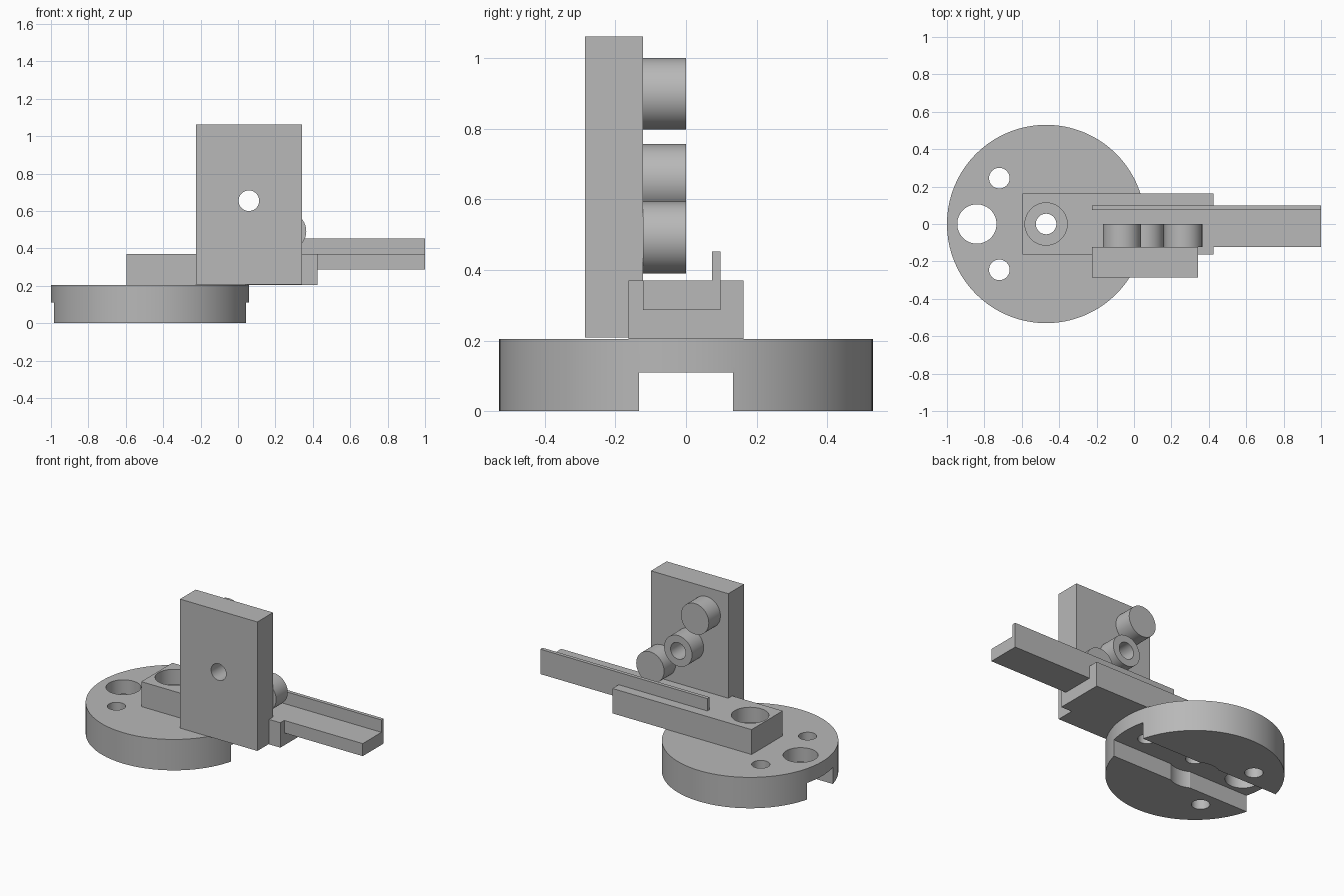
import bpy, bmesh, math
from mathutils import Matrix, Vector

cube = bpy.data.objects.get("Cube")
if cube:
    bpy.data.objects.remove(cube, do_unlink=True)

grey = bpy.data.materials.new("light grey")
grey.use_nodes = True
colour = (0.48, 0.48, 0.48, 1)
grey.diffuse_color = colour
grey.node_tree.nodes["Principled BSDF"].inputs["Base Color"].default_value = colour


def finish(name, bm):
    mesh = bpy.data.meshes.new(name)
    bm.to_mesh(mesh)
    bm.free()
    mesh.materials.append(grey)
    ob = bpy.data.objects.new(name, mesh)
    bpy.context.collection.objects.link(ob)
    return ob


def box(name, x, y, z):
    bm = bmesh.new()
    bmesh.ops.create_cube(bm, size=1)
    for v in bm.verts:
        v.co = Vector([a + (b - a) * (c + 0.5) for (a, b), c in zip((x, y, z), v.co)])
    return finish(name, bm)


def cylinder(name, a, b, radius, sides=64):
    """Cylinder running from point a to point b."""
    a, b = Vector(a), Vector(b)
    bm = bmesh.new()
    turn = (b - a).to_track_quat('Z', 'Y').to_matrix().to_4x4()
    bmesh.ops.create_cone(bm, cap_ends=True, segments=sides, radius1=radius, radius2=radius,
                          depth=(b - a).length, matrix=Matrix.Translation((a + b) / 2) @ turn)
    return finish(name, bm)


def cut(ob, cutters):
    """Subtract each cutter, bake the result and remove the cutters."""
    for c in cutters:
        m = ob.modifiers.new("cut", 'BOOLEAN')
        m.operation, m.object, m.solver = 'DIFFERENCE', c, 'EXACT'
    bpy.context.view_layer.update()
    deps = bpy.context.evaluated_depsgraph_get()
    baked = bpy.data.meshes.new_from_object(ob.evaluated_get(deps))
    ob.modifiers.clear()
    ob.data = baked
    for c in cutters:
        bpy.data.objects.remove(c, do_unlink=True)


def drill(x, y, z0, z1, radius):
    return cylinder("cutter", (x, y, z0), (x, y, z1), radius)


PIVOT = -0.47      # disc centre on x
BOLT = 0.055       # bolt hole radius
DECK = 0.205       # top of the disc
TOP = 0.37         # top of the block

# Base disc with cross slot, central recess and holes
disc = cylinder("base_disc", (PIVOT, 0, 0), (PIVOT, 0, DECK), 0.53, 128)
cut(disc, [box("cutter", (-1.2, 0.3), (-0.134, 0.134), (-0.1, 0.11)),
           drill(PIVOT, 0, -0.1, 0.11, 0.153),
           drill(PIVOT, 0, -0.1, 0.4, BOLT),
           drill(PIVOT - 0.37, 0, -0.1, 0.4, 0.105),
           drill(PIVOT + 0.37, 0, -0.1, 0.4, BOLT)]
    + [drill(-0.72, side * 0.245, -0.1, 0.4, BOLT) for side in (-1, 1)])

# Arm block with counterbored pivot hole, channel for the rail and seat for the plate
block = box("arm_block", (-0.595, 0.425), (-0.163, 0.163), (DECK, TOP))
cut(block, [drill(PIVOT, 0, 0.27, 0.5, 0.113),
            drill(PIVOT, 0, 0.1, 0.5, BOLT),
            box("cutter", (-0.225, 0.6), (-0.122, 0.098), (0.287, 0.5)),
            box("cutter", (-0.225, 0.342), (-0.3, -0.122), (0.1, 0.5))])

# Guide rail with its raised lip
rail = box("guide_rail", (-0.225, 1), (-0.122, 0.098), (0.287, 0.452))
cut(rail, [box("cutter", (-0.4, 1.2), (-0.3, 0.074), (TOP, 0.6))])

# Upright plate and the three rollers behind it
plate = box("upright_plate", (-0.225, 0.342), (-0.286, -0.122), (0.208, 1.063))
cut(plate, [cylinder("cutter", (0.058, -0.4, 0.655), (0.058, 0.1, 0.655), BOLT)])

rollers = [cylinder(name, (x, -0.122, z), (x, 0, z), 0.102)
           for name, x, z in (("lower_roller", 0.263, 0.492),
                              ("middle_roller", 0.058, 0.655),
                              ("upper_roller", -0.065, 0.9))]
cut(rollers[1], [cylinder("cutter", (0.058, -0.4, 0.655), (0.058, 0.1, 0.655), BOLT)])

# Smooth round walls, sharp edges
bpy.ops.object.select_all(action='DESELECT')
parts = [disc, block, rail, plate] + rollers
for ob in parts:
    ob.select_set(True)
bpy.context.view_layer.objects.active = disc
bpy.ops.object.shade_smooth_by_angle(angle=math.radians(30))
